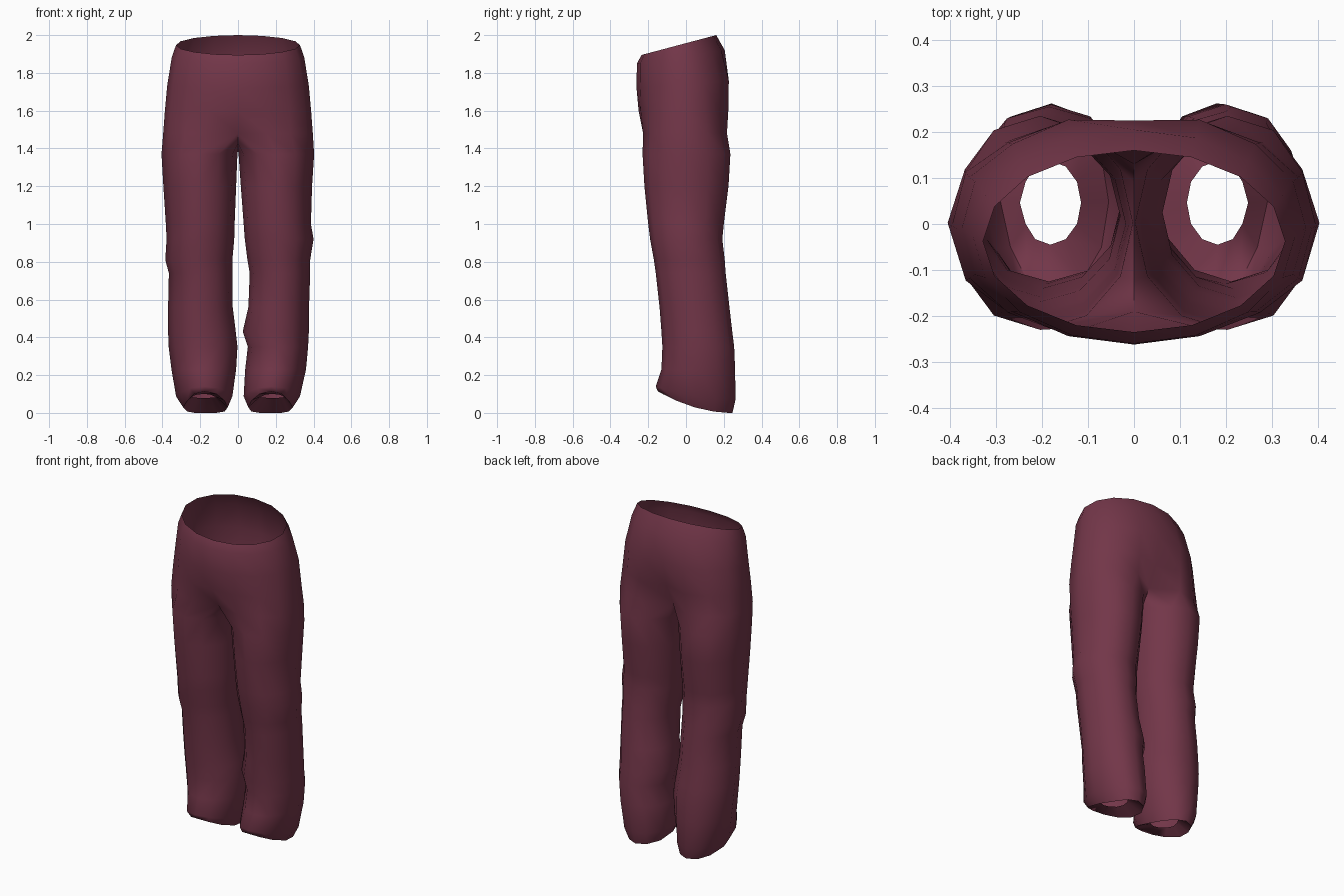
import bpy, bmesh
from math import sin, cos, radians, copysign

cube = bpy.data.objects.get("Cube")
if cube:
    bpy.data.objects.remove(cube, do_unlink=True)

# Cloth colour
cloth = bpy.data.materials.new("maroon cloth")
cloth.use_nodes = True
colour = (0.17, 0.037, 0.066, 1)
cloth.diffuse_color = colour
shader = cloth.node_tree.nodes["Principled BSDF"]
shader.inputs["Base Color"].default_value = colour
shader.inputs["Roughness"].default_value = 0.9

# Hip rings: front z, back z, half width, front y, back y,
# front crease, back crease, depth power (lower is fuller)
HIPS = [
    (1.895, 2.0, .328, -.235, .16, 0, 0, 1),
    (1.85, 1.92, .35, -.26, .205, 0, 0, 1),
    (1.72, 1.76, .374, -.262, .245, 0, .02, .95),
    (1.6, 1.6, .387, -.256, .24, .005, .055, .85),
    (1.48, 1.48, .396, -.24, .23, .05, .1, .72),
]

# Leg rings: z, front y, back y, right outer, right inner, left outer, left inner
LEGS = [
    (1.37, -.23, .235, .405, .003, .403, .003),
    (1.2, -.22, .225, .395, .01, .392, .015),
    (1.0, -.2, .2, .382, .018, .386, .03),
    (.92, -.19, .192, .378, .02, .4, .036),
    (.81, -.17, .205, .385, .03, .382, .05),
    (.74, -.16, .21, .366, .03, .382, .062),
    (.56, -.14, .23, .37, .028, .376, .055),
    (.43, -.13, .245, .37, .012, .375, .025),
    (.35, -.125, .255, .367, .003, .371, .052),
    (.23, -.13, .26, .352, .01, .36, .038),
]


def hip_ring(zf, zb, half, yf, yb, crease_f, crease_b, power):
    points = []
    for j in range(16):
        a = radians(-90 + j * 22.5)
        v = copysign(abs(sin(a)) ** power, sin(a))
        y = (yf + yb) / 2 + v * (yb - yf) / 2
        if j == 0:
            y += crease_f
        if j == 8:
            y -= crease_b
        points.append((cos(a) * half, y, zf + (zb - zf) * (sin(a) + 1) / 2))
    return points


def leg_ring(side, zf, zb, yf, yb, outer, inner):
    points = []
    for k in range(12):
        a = radians(k * 30 - 120)
        u = cos(a)
        if k in (3, 5):  # side seam stands out a little from the cloth beside it
            u *= .94
        x = (outer + inner) / 2 + u * (outer - inner) / 2
        y = (yf + yb) / 2 + sin(a) * (yb - yf) / 2
        points.append((side * x, y, zb + (zf - zb) * ((1 - sin(a)) / 2) ** 2))
    return points


bm = bmesh.new()


def add(points):
    return [bm.verts.new(p) for p in points]


def bridge(a, b):
    n = len(a)
    for i in range(n):
        j = (i + 1) % n
        bm.faces.new((a[i], a[j], b[j], b[i]))


# Waist and seat
hips = [add(hip_ring(*row)) for row in HIPS]
for upper, lower in zip(hips, hips[1:]):
    bridge(upper, lower)

# Crotch seam shared by both legs, back to front
crotch = add([(0, .09, 1.41), (0, 0, 1.39), (0, -.12, 1.43)])

# Legs, each with a hem that turns inward around the ankle opening
for side in (-1, 1):
    ring = [hips[-1][(side * k) % 16] for k in range(9)] + crotch
    rows = []
    for z, yf, yb, r_out, r_in, l_out, l_in in LEGS:
        outer, inner = (r_out, r_in) if side < 0 else (l_out, l_in)
        rows.append((z, z, yf, yb, outer, inner))
    rows += [
        (.14, .07, -.16, .262, .328, .03),
        (.115, 0, -.15, .246, .29, .055),
        (.1, .08, -.045, .137, .248, .115),
    ]
    for row in rows:
        lower = add(leg_ring(side, *row))
        bridge(ring, lower)
        ring = lower

bmesh.ops.recalc_face_normals(bm, faces=bm.faces)
mesh = bpy.data.meshes.new("trousers")
bm.to_mesh(mesh)
bm.free()
mesh.materials.append(cloth)
trousers = bpy.data.objects.new("trousers", mesh)
bpy.context.collection.objects.link(trousers)

# Soft cloth shading
bpy.ops.object.select_all(action="DESELECT")
trousers.select_set(True)
bpy.context.view_layer.objects.active = trousers
bpy.ops.object.shade_smooth_by_angle(angle=radians(65))
